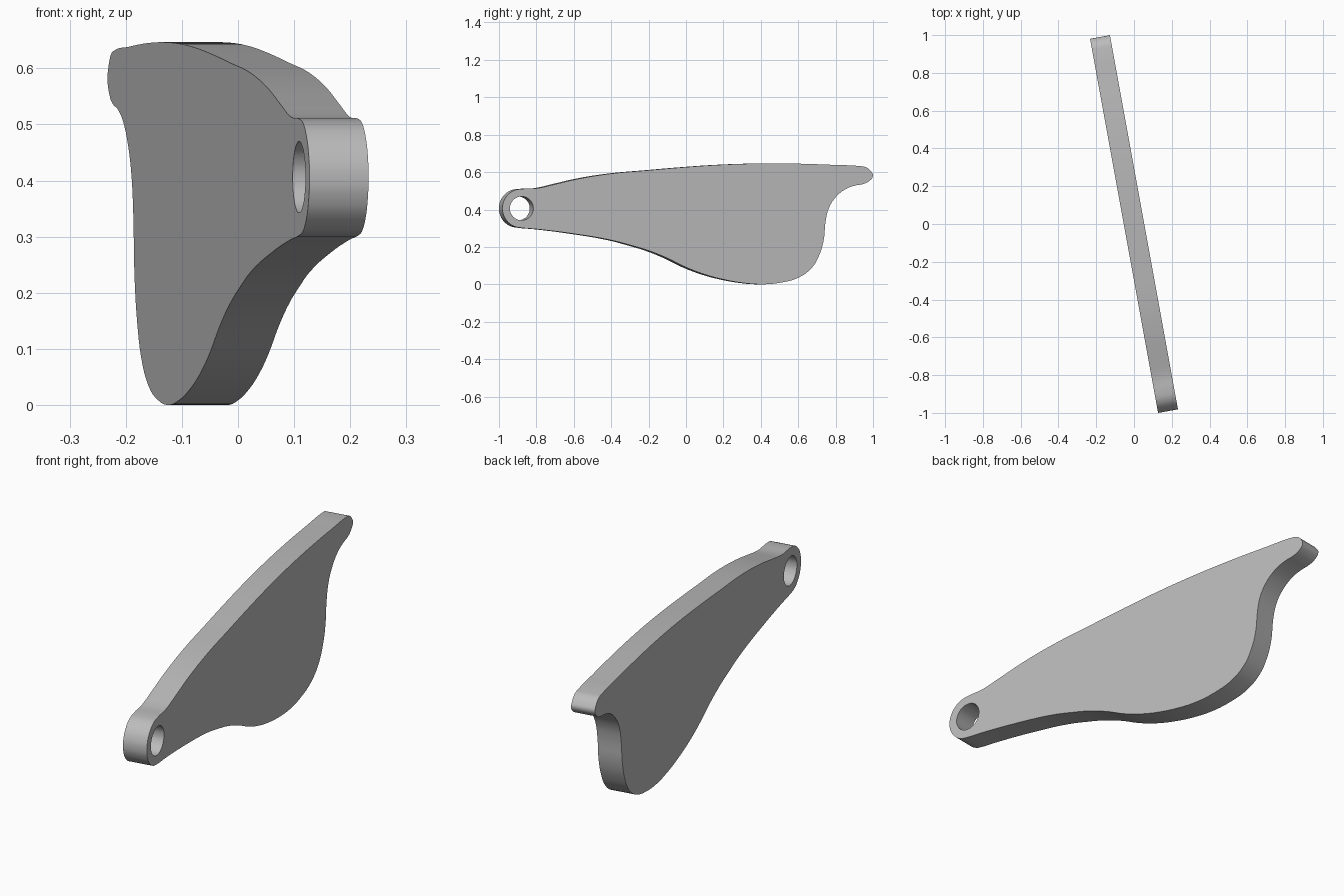
import bpy
import bmesh
from math import radians, sin, cos, pi

cube = bpy.data.objects.get("Cube")
if cube:
    bpy.data.objects.remove(cube, do_unlink=True)

TILT = radians(10.3)       # yaw of the plate about the vertical
THICK = 0.107
EYE = (-0.903, 0.406)      # centre of the pivot eye: along the plate, height
EYE_R, HOLE_R = 0.104, 0.0635

# Outline from the eye along the top, round the tip and back along the belly
TOP = [(-0.8, 0.513), (-0.7, 0.535), (-0.58, 0.563), (-0.4, 0.592), (-0.2, 0.61),
       (0, 0.627), (0.2, 0.640), (0.4, 0.646), (0.6, 0.645), (0.8, 0.638)]
TIP = [(0.93, 0.632), (0.965, 0.625), (0.99, 0.603), (0.9995, 0.58), (0.98, 0.552),
       (0.95, 0.537), (0.9, 0.527), (0.85, 0.507), (0.8, 0.465), (0.765, 0.41)]
BELLY = [(0.747, 0.34), (0.735, 0.23), (0.71, 0.15), (0.67, 0.085), (0.6, 0.035),
         (0.5, 0.008), (0.4, 0.0), (0.3, 0.008), (0.2, 0.026), (0.1, 0.053),
         (0, 0.091), (-0.1, 0.14), (-0.2, 0.18), (-0.3, 0.21), (-0.4, 0.236),
         (-0.6, 0.27), (-0.8, 0.295)]


def along(points):
    """Undo the foreshortening caused by the yaw."""
    return [((y - THICK / 2 * sin(TILT)) / cos(TILT), z) for y, z in points]


def arc(radius, start, end, count):
    """Points on a circle about the eye centre."""
    steps = [start + (end - start) * i / count for i in range(count + 1)]
    return [(EYE[0] + radius * cos(a), EYE[1] + radius * sin(a)) for a in steps]


def add_loop(curve, points, resolution):
    spline = curve.splines.new('BEZIER')
    spline.bezier_points.add(len(points) - 1)
    for p, (u, z) in zip(spline.bezier_points, points):
        p.co = (u, z, 0)
        p.handle_left_type = p.handle_right_type = 'AUTO'
    spline.use_cyclic_u = True
    spline.resolution_u = resolution


# Plate: filled outline with a round pivot hole, extruded to thickness
curve = bpy.data.curves.new("lever_plate_profile", 'CURVE')
curve.dimensions = '2D'
curve.fill_mode = 'BOTH'
curve.extrude = THICK / 2
add_loop(curve, along(TOP + TIP + BELLY) + arc(EYE_R, 1.5 * pi, 0.5 * pi, 8), 4)
add_loop(curve, arc(HOLE_R, 0, 2 * pi, 12)[:-1], 4)

plate = bpy.data.objects.new("lever_plate", curve)
bpy.context.collection.objects.link(plate)
plate.rotation_euler = (pi / 2, 0, pi / 2 + TILT)
bpy.ops.object.select_all(action='DESELECT')
plate.select_set(True)
bpy.context.view_layer.objects.active = plate
bpy.ops.object.convert(target='MESH')
plate = bpy.context.view_layer.objects.active

# Weld the caps to the rim
bm = bmesh.new()
bm.from_mesh(plate.data)
bmesh.ops.remove_doubles(bm, verts=bm.verts, dist=0.0002)
bmesh.ops.recalc_face_normals(bm, faces=bm.faces)
bm.to_mesh(plate.data)
bm.free()
bpy.ops.object.shade_smooth_by_angle(angle=radians(30))

# Plain grey
grey = bpy.data.materials.new("plain_grey")
grey.use_nodes = True
colour = (0.5, 0.5, 0.5, 1)
grey.diffuse_color = colour
grey.node_tree.nodes["Principled BSDF"].inputs["Base Color"].default_value = colour
plate.data.materials.clear()
plate.data.materials.append(grey)
